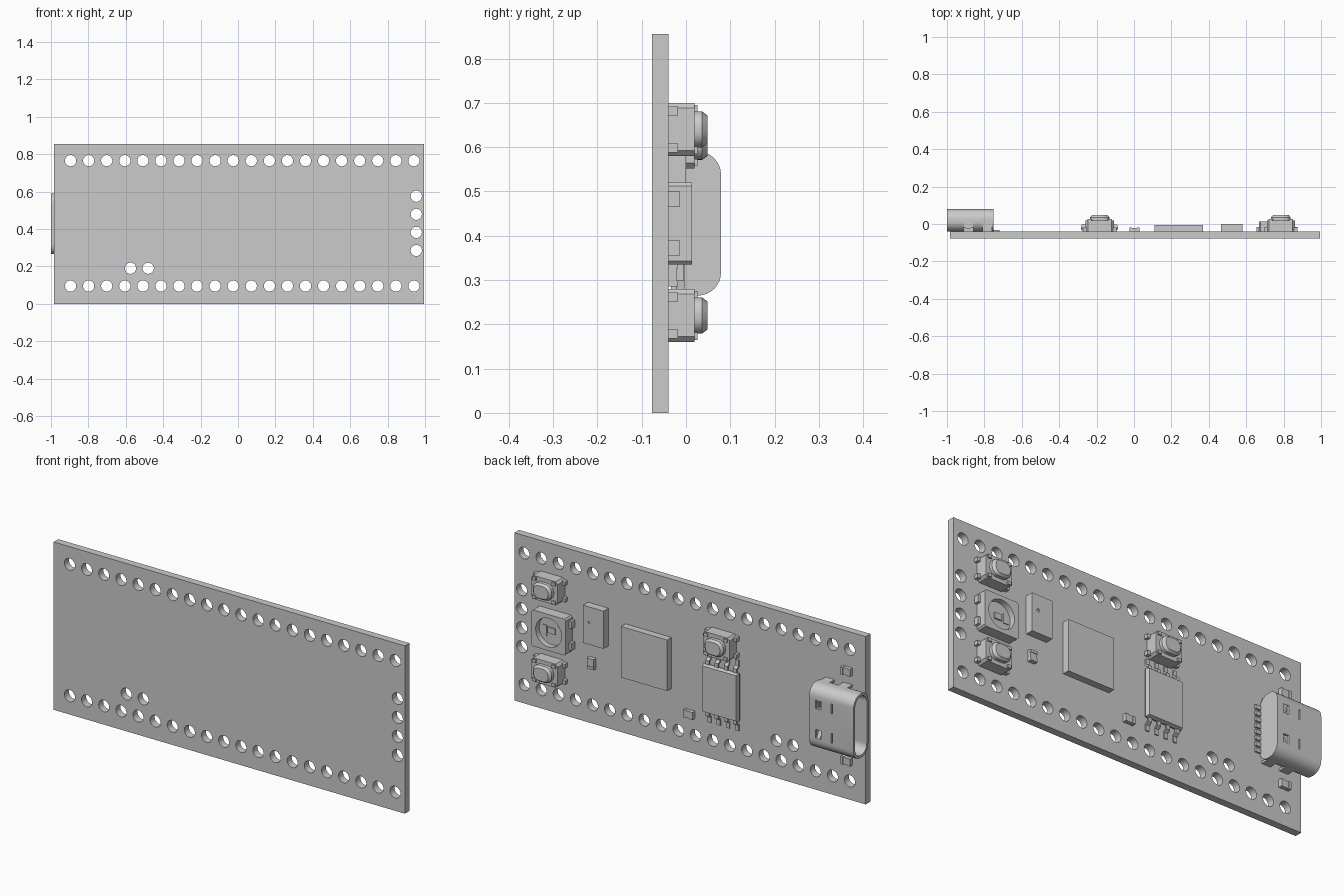
import bpy, bmesh
from math import sin, cos, pi
from mathutils import Vector

old = bpy.data.objects.get("Cube")
if old:
    bpy.data.objects.remove(old, do_unlink=True)

grey = bpy.data.materials.new("plain_grey")
grey.use_nodes = True
grey.diffuse_color = (0.6, 0.6, 0.6, 1)
grey.node_tree.nodes["Principled BSDF"].inputs["Base Color"].default_value = (0.6, 0.6, 0.6, 1)

FACE = -0.04  # component side of the board


def add_prism(bm, pts, a, b, axis="y", taper=1.0):
    """Extrude a 2D outline from a to b; taper scales the far end."""
    mid = sum((Vector(p) for p in pts), Vector((0, 0))) / len(pts)
    rings = []
    for d, s in ((a, 1.0), (b, taper)):
        ring = []
        for p in pts:
            u, v = mid + (Vector(p) - mid) * s
            co = {"x": (d, u, v), "y": (u, d, v), "z": (u, v, d)}[axis]
            ring.append(bm.verts.new(co))
        rings.append(ring)
    lo, hi = rings
    n = len(pts)
    faces = [bm.faces.new(lo), bm.faces.new(hi)]
    for i in range(n):
        j = (i + 1) % n
        faces.append(bm.faces.new((lo[i], lo[j], hi[j], hi[i])))
    bmesh.ops.recalc_face_normals(bm, faces=faces)


def rect(u0, u1, v0, v1):
    return [(u0, v0), (u1, v0), (u1, v1), (u0, v1)]


def rounded(cu, cv, hu, hv, r, seg):
    """Rectangle outline with rounded corners (seg 1 gives chamfers)."""
    pts = []
    for q, (su, sv) in enumerate(((1, 1), (-1, 1), (-1, -1), (1, -1))):
        for k in range(seg + 1):
            t = (q + k / seg) * pi / 2
            pts.append((cu + su * (hu - r) + r * cos(t), cv + sv * (hv - r) + r * sin(t)))
    return pts


def ellipse(cu, cv, ru, rv, n=24):
    return [(cu + ru * cos(2 * pi * i / n), cv + rv * sin(2 * pi * i / n)) for i in range(n)]


def make(name, prisms, helper=False):
    bm = bmesh.new()
    for p in prisms:
        add_prism(bm, *p)
    mesh = bpy.data.meshes.new(name)
    bm.to_mesh(mesh)
    bm.free()
    mesh.materials.append(grey)
    ob = bpy.data.objects.new(name, mesh)
    bpy.context.collection.objects.link(ob)
    if helper:
        ob.hide_render = True
        ob.hide_set(True)
        ob.display_type = "WIRE"
    return ob


def cut(ob, prisms):
    cutter = make(ob.name + "_cutter", prisms, True)
    mod = ob.modifiers.new("cut", "BOOLEAN")
    mod.operation = "DIFFERENCE"
    mod.solver = "EXACT"
    mod.object = cutter


# Board with pin holes
board = make("circuit_board", [(rect(-0.985, 0.995, 0, 0.855), -0.077, FACE)])
holes = [(-0.895 + 0.0966 * i, z) for i in range(20) for z in (0.095, 0.765)]
holes += [(0.953, 0.285 + 0.0967 * i) for i in range(4)]
holes += [(-0.575, 0.19), (-0.48, 0.19)]
cut(board, [(ellipse(x, z, 0.03, 0.03), -0.1, 0) for x, z in holes])


# Push buttons: chamfered body, corner feet, frame lugs, oval cap
def button(name, x, z):
    make(name + "_body", [(rounded(x, z, 0.075, 0.06, 0.012, 1), FACE, 0.019)])
    feet = []
    for sx in (-1, 1):
        for sz in (-1, 1):
            u, v = x + sx * 0.08, z + sz * 0.042
            feet.append((rect(u - 0.01, u + 0.01, v - 0.01, v + 0.01), FACE, -0.018))
            u, v = x + sx * 0.055, z + sz * 0.047
            feet.append((rect(u - 0.01, u + 0.01, v - 0.008, v + 0.008), 0.015, 0.026))
    make(name + "_feet", feet)
    make(name + "_cap", [(rounded(x, z, 0.053, 0.041, 0.036, 6), 0.015, 0.036),
                         (rounded(x, z, 0.053, 0.041, 0.036, 6), 0.036, 0.048, "y", 0.78)])


button("upper_button", 0.785, 0.64)
button("lower_button", 0.785, 0.22)
button("middle_button", -0.183, 0.612)

# Square light with a round well
LX, LZ = 0.765, 0.4275
light = make("light_body", [(rounded(LX, LZ, 0.096, 0.0925, 0.008, 1), FACE, 0.014)])
cut(light, [(ellipse(LX, LZ, 0.073, 0.073, 32), -0.015, 0.03)])
make("light_die", [(rect(LX - 0.02, LX + 0.02, LZ - 0.015, LZ + 0.015), -0.016, -0.008),
                   (rect(LX - 0.06, LX - 0.032, LZ - 0.02, LZ + 0.03), -0.016, -0.011),
                   (rect(LX + 0.03, LX + 0.055, LZ - 0.035, LZ + 0.02), -0.016, -0.011)])
make("light_leads", [(rect(LX + s * 0.1 - 0.01, LX + s * 0.1 + 0.01, z - 0.018, z + 0.018), FACE, -0.015)
                     for s in (-1, 1) for z in (LZ - 0.055, LZ + 0.055)])

# Crystal and main chip, each with a pin-one dimple
crystal = make("crystal", [(rect(0.465, 0.58, 0.42, 0.612), FACE, 0.0)])
cut(crystal, [(ellipse(0.545, 0.535, 0.008, 0.008, 12), -0.005, 0.01)])
make("main_chip", [(rect(0.11, 0.37, 0.298, 0.558), FACE, -0.005)])

# Memory chip: tapered body and bent leads
MX, MZ = -0.185, 0.365
make("memory_chip", [(rect(MX - 0.1, MX + 0.1, MZ - 0.122, MZ + 0.122), -0.022, -0.034, "y", 0.95),
                     (rect(MX - 0.1, MX + 0.1, MZ - 0.122, MZ + 0.122), -0.022, -0.003, "y", 0.95)])
leads = []
for i in range(4):
    x = MX + (i - 1.5) * 0.052
    for s in (-1, 1):
        path = [(-0.018, 0.115), (-0.018, 0.142), (-0.034, 0.152), (-0.034, 0.18),
                (FACE, 0.18), (FACE, 0.147), (-0.025, 0.136), (-0.025, 0.115)]
        leads.append(([(y, MZ + s * z) for y, z in path], x - 0.01, x + 0.01, "x"))
make("memory_leads", leads)


# Small surface parts: body with raised end caps
def small_part(name, x, z, hx, hz):
    prisms = [(rect(x - hx, x + hx, z - hz, z + hz), FACE, -0.021)]
    for s in (-1, 1):
        if hx > hz:
            u = x + s * hx * 0.75
            prisms.append((rect(u - hx / 4, u + hx / 4, z - hz - 0.001, z + hz + 0.001), FACE, -0.018))
        else:
            v = z + s * hz * 0.75
            prisms.append((rect(x - hx - 0.001, x + hx + 0.001, v - hz / 4, v + hz / 4), FACE, -0.018))
    make(name, prisms)


small_part("crystal_capacitor", 0.553, 0.312, 0.018, 0.027)
small_part("memory_capacitor", 0.003, 0.2, 0.027, 0.018)
small_part("upper_port_resistor", -0.884, 0.657, 0.027, 0.018)
small_part("lower_port_resistor", -0.884, 0.2, 0.027, 0.018)

# Port: rounded shell, hollow mouth, slots and spring windows
PY, PZ = 0.02, 0.4275
shell = make("port_shell", [(rounded(PY, PZ, 0.059, 0.1625, 0.052, 8), -1.0, -0.75, "x")])
cut(shell, [(rounded(PY, PZ, 0.047, 0.15, 0.043, 8), -1.05, -0.77, "x")])
slots = []
for s in (-1, 1):
    z = PZ + s * 0.075
    slots.append((rect(-0.815, -0.785, z - 0.022, z + 0.022), 0.05, 0.1))
    slots.append((rect(-0.88, -0.872, z - 0.025, z + 0.025), 0.05, 0.1))
cut(shell, slots)
make("port_springs", [([(0.073, PZ + s * 0.1), (0.079, PZ + s * 0.1), (0.056, PZ + s * 0.055),
                        (0.05, PZ + s * 0.055)], -0.81, -0.79, "x") for s in (-1, 1)])
make("port_tongue", [(rect(0.01, 0.03, PZ - 0.1, PZ + 0.1), -0.96, -0.765, "x")])
make("port_tabs", [(rect(x, x + 0.05, PZ + s * 0.156 - 0.006, PZ + s * 0.156 + 0.006), FACE, 0.02)
                   for x in (-0.91, -0.81) for s in (-1, 1)])
make("port_pins", [(rect(-0.755, -0.72, z - 0.01, z + 0.01), FACE, -0.031)
                   for z in [PZ + (i - 3.5) * 0.031 for i in range(8)]])

# Smooth the curved walls, keeping edges sharp
bpy.ops.object.select_all(action="DESELECT")
for ob in bpy.context.scene.objects:
    if ob.type == "MESH" and ob.name.endswith("_cap") or ob.name == "port_shell":
        ob.select_set(True)
        bpy.context.view_layer.objects.active = ob
bpy.ops.object.shade_smooth_by_angle(angle=0.5)
